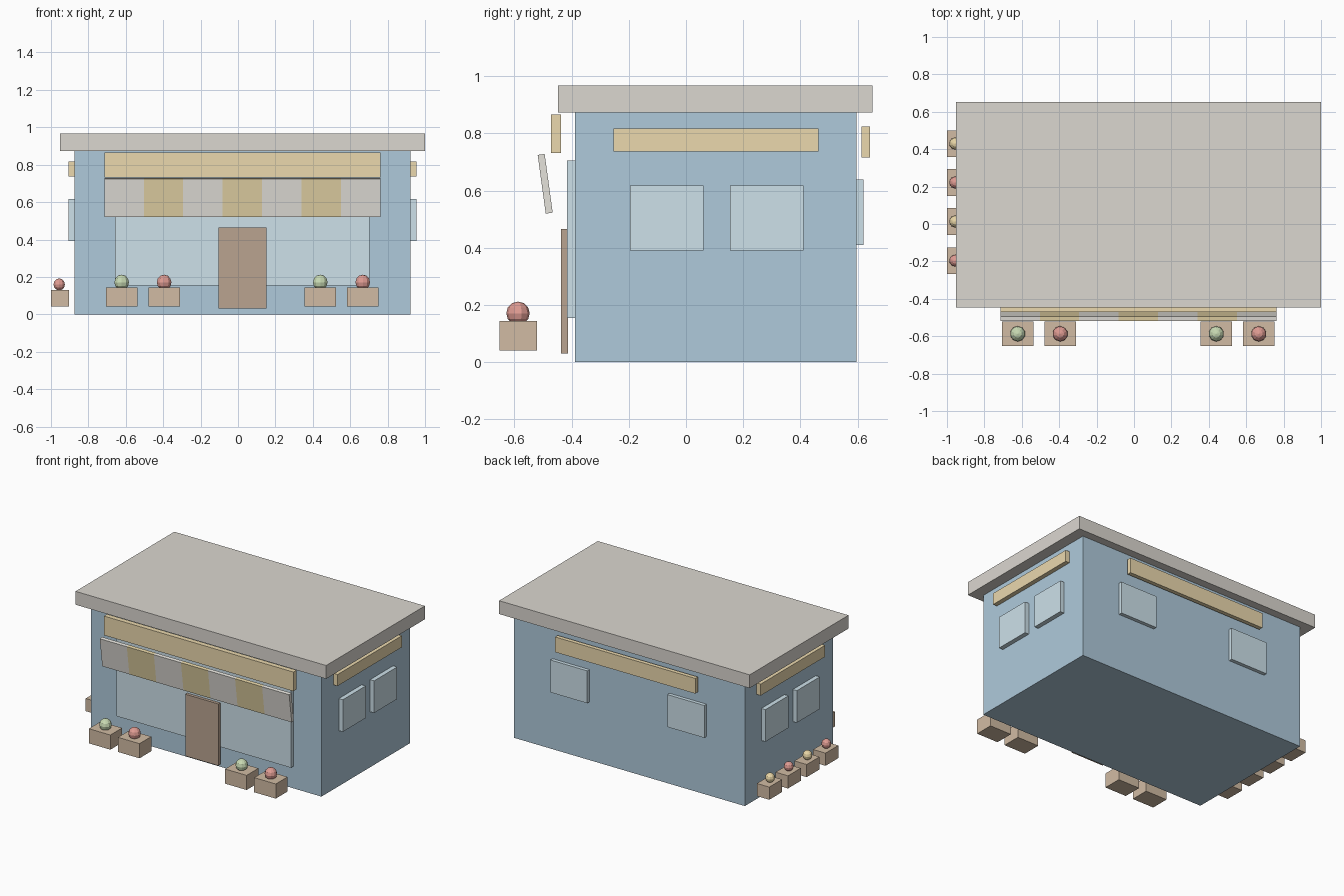
import bpy, bmesh, math
from mathutils import Matrix

if "Cube" in bpy.data.objects:
    bpy.data.objects.remove(bpy.data.objects["Cube"])

CX = 0.0235  # centre line of the building


def mat(name, r, g, b):
    m = bpy.data.materials.new(name)
    m.diffuse_color = (r, g, b, 1)
    m.use_nodes = True
    m.node_tree.nodes["Principled BSDF"].inputs["Base Color"].default_value = m.diffuse_color
    return m


BLUE = mat("wall_blue", 0.43, 0.59, 0.71)
STONE = mat("roof_stone", 0.71, 0.68, 0.63)
GOLD = mat("gold", 0.83, 0.69, 0.42)
CREAM = mat("awning_cream", 0.78, 0.76, 0.71)
STRIPE = mat("awning_gold", 0.78, 0.66, 0.38)
GLASS = mat("glass", 0.61, 0.75, 0.82)
DOOR = mat("door_brown", 0.49, 0.37, 0.28)
WOOD = mat("crate_wood", 0.64, 0.50, 0.37)
RED = mat("red_fruit", 0.74, 0.33, 0.29)
GREEN = mat("green_fruit", 0.58, 0.70, 0.45)
YELLOW = mat("yellow_fruit", 0.81, 0.67, 0.38)


def finish(name, bm, material):
    me = bpy.data.meshes.new(name)
    bm.to_mesh(me)
    bm.free()
    me.materials.append(material)
    ob = bpy.data.objects.new(name, me)
    bpy.context.collection.objects.link(ob)
    return ob


def box(name, xs, ys, zs, material):
    """Box from (min, max) ranges, origin at its centre."""
    bm = bmesh.new()
    bmesh.ops.create_cube(bm, size=1)
    bmesh.ops.scale(bm, verts=bm.verts, vec=[b - a for a, b in (xs, ys, zs)])
    ob = finish(name, bm, material)
    ob.location = [(a + b) / 2 for a, b in (xs, ys, zs)]
    return ob


def ball(name, centre, radius, material):
    bm = bmesh.new()
    bmesh.ops.create_uvsphere(bm, u_segments=10, v_segments=6, radius=radius)
    finish(name, bm, material).location = centre


def around(c, half):
    return (c - half, c + half)


# building shell and roof slab
box("walls", around(CX, 0.8985), (-0.388, 0.595), (0, 0.875), BLUE)
box("roof", around(CX, 0.9765), (-0.447, 0.652), (0.873, 0.967), STONE)

# shopfront glass, door and front sign
box("shop_window", around(CX, 0.68), (-0.415, -0.387), (0.155, 0.704), GLASS)
box("door", around(CX, 0.129), (-0.436, -0.412), (0.03, 0.465), DOOR)
box("front_sign", around(CX, 0.738), (-0.471, -0.436), (0.731, 0.866), GOLD)

# striped, tilted awning
step = 1.476 / 7
for i in range(7):
    slat = box(f"awning_stripe_{i + 1}", around(CX + (i - 3) * step, step / 2),
               around(-0.492, 0.0123), around(0.6235, 0.1035),
               STRIPE if i % 2 else CREAM)
    slat.rotation_euler.x = math.radians(7.8)

# windows and signs on both sides
for side, s in (("left", -1), ("right", 1)):
    xs = sorted((CX + s * 0.898, CX + s * 0.93))
    box(f"{side}_sign", xs, (-0.254, 0.463), (0.736, 0.817), GOLD)
    for i, y in enumerate((-0.067, 0.282)):
        box(f"{side}_window_{i + 1}", xs, around(y, 0.128), (0.391, 0.617), GLASS)
    box(f"back_window_{side}", around(CX + s * 0.456, 0.144),
        (0.594, 0.62), (0.41, 0.638), GLASS)

# back sign
box("back_sign", around(CX, 0.546), (0.614, 0.643), (0.716, 0.823), GOLD)

# crates with fruit along the front
for i, x in enumerate((-0.622, -0.395, 0.44, 0.667)):
    box(f"front_crate_{i + 1}", around(x, 0.084), (-0.652, -0.521), (0.041, 0.144), WOOD)
    ball(f"front_fruit_{i + 1}", (x, -0.587, 0.171), 0.041, RED if i % 2 else GREEN)

# crates with fruit along the left side
for i, y in enumerate((0.43, 0.222, 0.0135, -0.196)):
    box(f"side_crate_{i + 1}", (-1.0, -0.903), around(y, 0.071), (0.042, 0.131), WOOD)
    ball(f"side_fruit_{i + 1}", (-0.956, y, 0.16), 0.032, RED if i % 2 else YELLOW)
